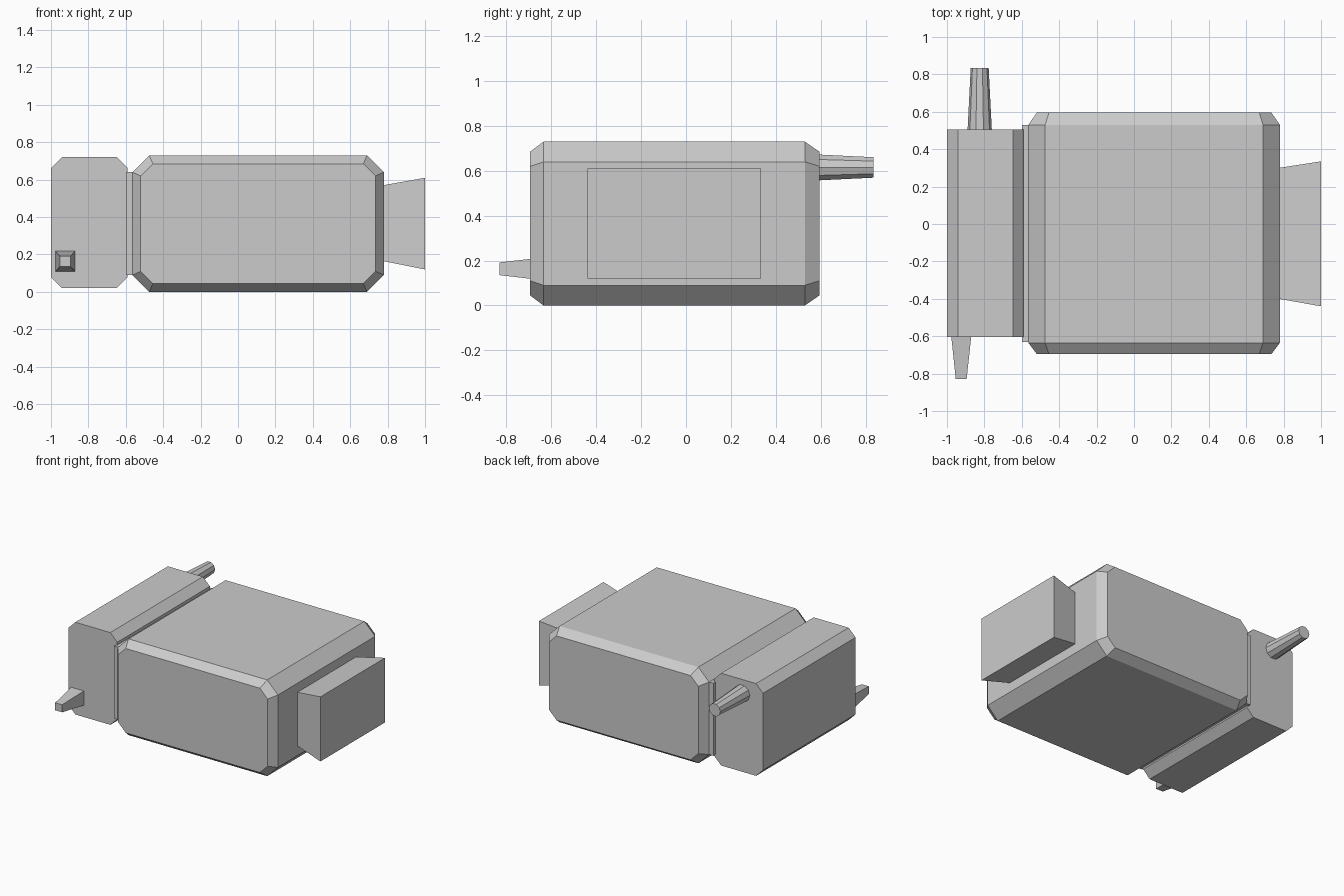
import bpy
import bmesh
from math import cos, sin, tau

cube = bpy.data.objects.get("Cube")
if cube:
    bpy.data.objects.remove(cube, do_unlink=True)

grey = bpy.data.materials.new("plain_grey")
grey.use_nodes = True
grey.diffuse_color = (0.6, 0.6, 0.6, 1)
grey.node_tree.nodes["Principled BSDF"].inputs["Base Color"].default_value = (0.6, 0.6, 0.6, 1)


def rect(u0, u1, v0, v1, cut=0.0, cut_v=None):
    """Rectangle outline, with corners cut when cut is above zero."""
    if not cut:
        return [(u0, v0), (u1, v0), (u1, v1), (u0, v1)]
    c, d = cut, cut_v or cut
    return [(u0 + c, v0), (u1 - c, v0), (u1, v0 + d), (u1, v1 - d),
            (u1 - c, v1), (u0 + c, v1), (u0, v1 - d), (u0, v0 + d)]


def circle(u, v, r, sides):
    return [(u + r * cos(tau * i / sides), v + r * sin(tau * i / sides)) for i in range(sides)]


def loft(name, axis, sections):
    """Join matching outlines placed along the x or y axis into a closed solid."""
    bm = bmesh.new()
    rings = []
    for pos, outline in sections:
        rings.append([bm.verts.new((pos, u, v) if axis == "x" else (u, pos, v))
                      for u, v in outline])
    n = len(rings[0])
    for a, b in zip(rings, rings[1:]):
        for i in range(n):
            j = (i + 1) % n
            bm.faces.new((a[i], a[j], b[j], b[i]))
    bm.faces.new(rings[0])
    bm.faces.new(rings[-1])
    bmesh.ops.recalc_face_normals(bm, faces=bm.faces)
    mesh = bpy.data.meshes.new(name)
    bm.to_mesh(mesh)
    bm.free()
    mesh.materials.append(grey)
    obj = bpy.data.objects.new(name, mesh)
    bpy.context.collection.objects.link(obj)
    return obj


# Main body with chamfered edges all round
outer = rect(-0.565, 0.78, 0, 0.73, 0.09)
inner = rect(-0.52, 0.735, 0.045, 0.685, 0.065)
loft("main_body", "y", [(-0.695, inner), (-0.635, outer), (0.53, outer), (0.595, inner)])

# Thin neck joining the body to the side block
neck = rect(-0.63, 0.53, 0.09, 0.64)
loft("neck_plate", "x", [(-0.6, neck), (-0.56, neck)])

# Side block with cut long edges
block = rect(-1, -0.59, 0.02, 0.72, 0.058)
loft("side_block", "y", [(-0.605, block), (0.505, block)])

# Flared end piece
loft("flared_end", "x", [(0.775, rect(-0.40, 0.30, 0.165, 0.57)),
                         (1.0, rect(-0.44, 0.335, 0.12, 0.61))])

# Square front peg
loft("front_peg", "y", [(-0.6, rect(-0.977, -0.87, 0.108, 0.218)),
                        (-0.83, rect(-0.953, -0.895, 0.135, 0.192))])

# Tapered round rear peg
loft("rear_peg", "y", [(0.5, circle(-0.825, 0.615, 0.065, 10)),
                       (0.835, circle(-0.825, 0.615, 0.048, 10))])
